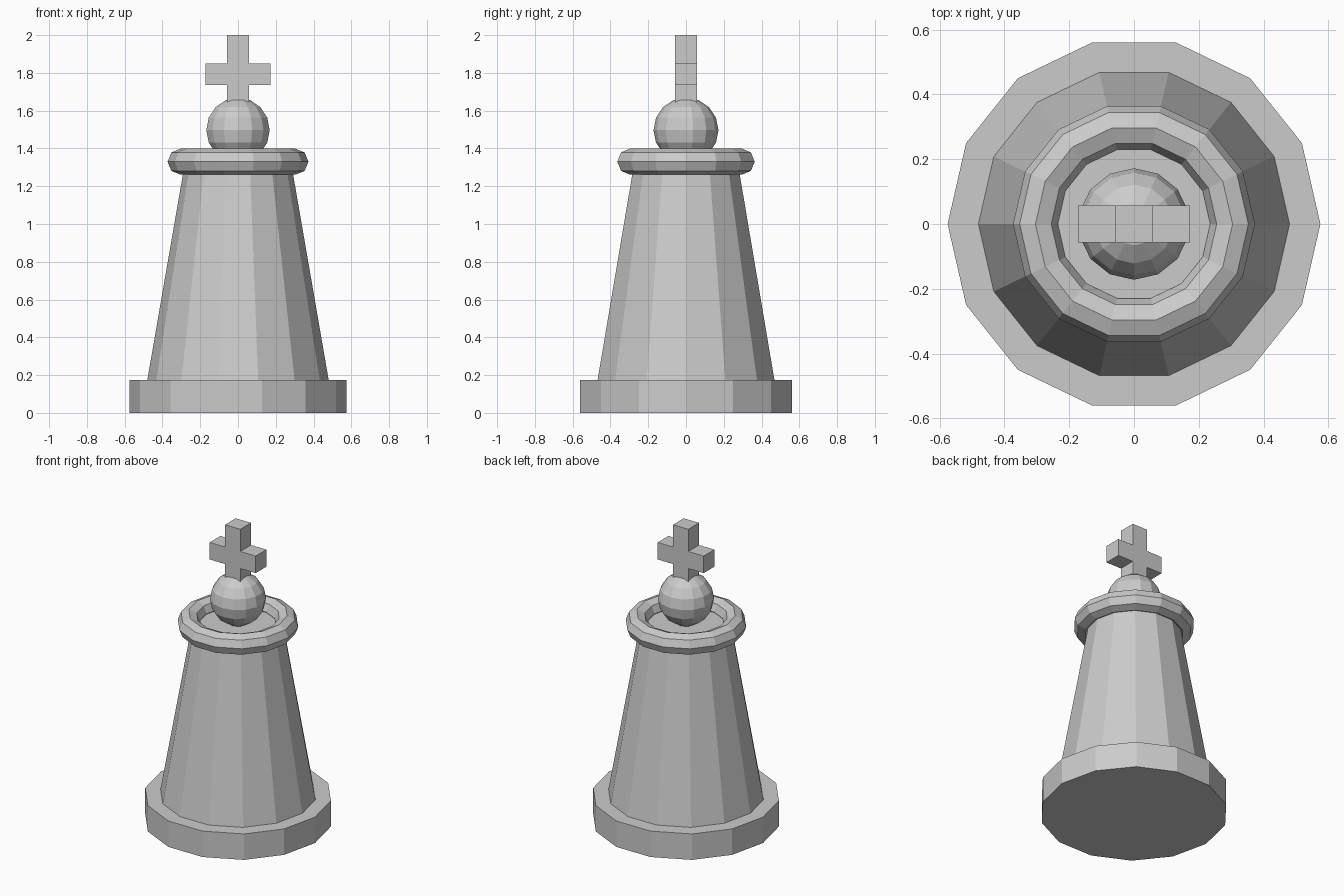
import bpy, bmesh
from math import sin, cos, pi

if "Cube" in bpy.data.objects:
    bpy.data.objects.remove(bpy.data.objects["Cube"])

SIDES = 14


def make_object(name, bm):
    bmesh.ops.recalc_face_normals(bm, faces=bm.faces)
    mesh = bpy.data.meshes.new(name)
    bm.to_mesh(mesh)
    bm.free()
    obj = bpy.data.objects.new(name, mesh)
    bpy.context.collection.objects.link(obj)
    return obj


def lathe(name, profile, closed=False):
    """Revolve (radius, z) points; open profiles get flat caps or poles."""
    bm = bmesh.new()
    rings = [[bm.verts.new((r * cos(2 * pi * i / SIDES), r * sin(2 * pi * i / SIDES), z))
              for i in range(SIDES)] for r, z in profile]
    pairs = list(zip(rings, rings[1:]))
    if closed:
        pairs.append((rings[-1], rings[0]))
    else:
        bm.faces.new(rings[0])
        bm.faces.new(rings[-1])
    for a, b in pairs:
        for i in range(SIDES):
            j = (i + 1) % SIDES
            bm.faces.new((a[i], a[j], b[j], b[i]))
    bmesh.ops.remove_doubles(bm, verts=bm.verts, dist=1e-5)
    return make_object(name, bm)


# Base disc and tapered body
lathe("base", [(0.575, 0), (0.575, 0.175)])
lathe("body", [(0.48, 0.175), (0.281, 1.325)])

# Collar ring with an octagonal section
lathe("collar", [(0.304 + 0.069 * cos(k * pi / 4), 1.33 + 0.069 * sin(k * pi / 4))
                 for k in range(8)], closed=True)

# Ball on top
bm = bmesh.new()
bmesh.ops.create_uvsphere(bm, u_segments=SIDES, v_segments=8, radius=0.172)
bmesh.ops.translate(bm, verts=bm.verts, vec=(0, 0, 1.497))
make_object("ball", bm)

# Cross: one outline extruded through its thickness
w, arm, low, high = 0.057, 0.172, 1.735, 1.85
half = [(w, 1.62), (w, low), (arm, low), (arm, high), (w, high), (w, 2.0)]
outline = half + [(-x, z) for x, z in reversed(half)]
bm = bmesh.new()
face = bm.faces.new([bm.verts.new((x, -w, z)) for x, z in outline])
ext = bmesh.ops.extrude_face_region(bm, geom=[face], use_keep_orig=True)
bmesh.ops.translate(bm, vec=(0, 2 * w, 0),
                    verts=[v for v in ext["geom"] if isinstance(v, bmesh.types.BMVert)])
make_object("cross", bm)
